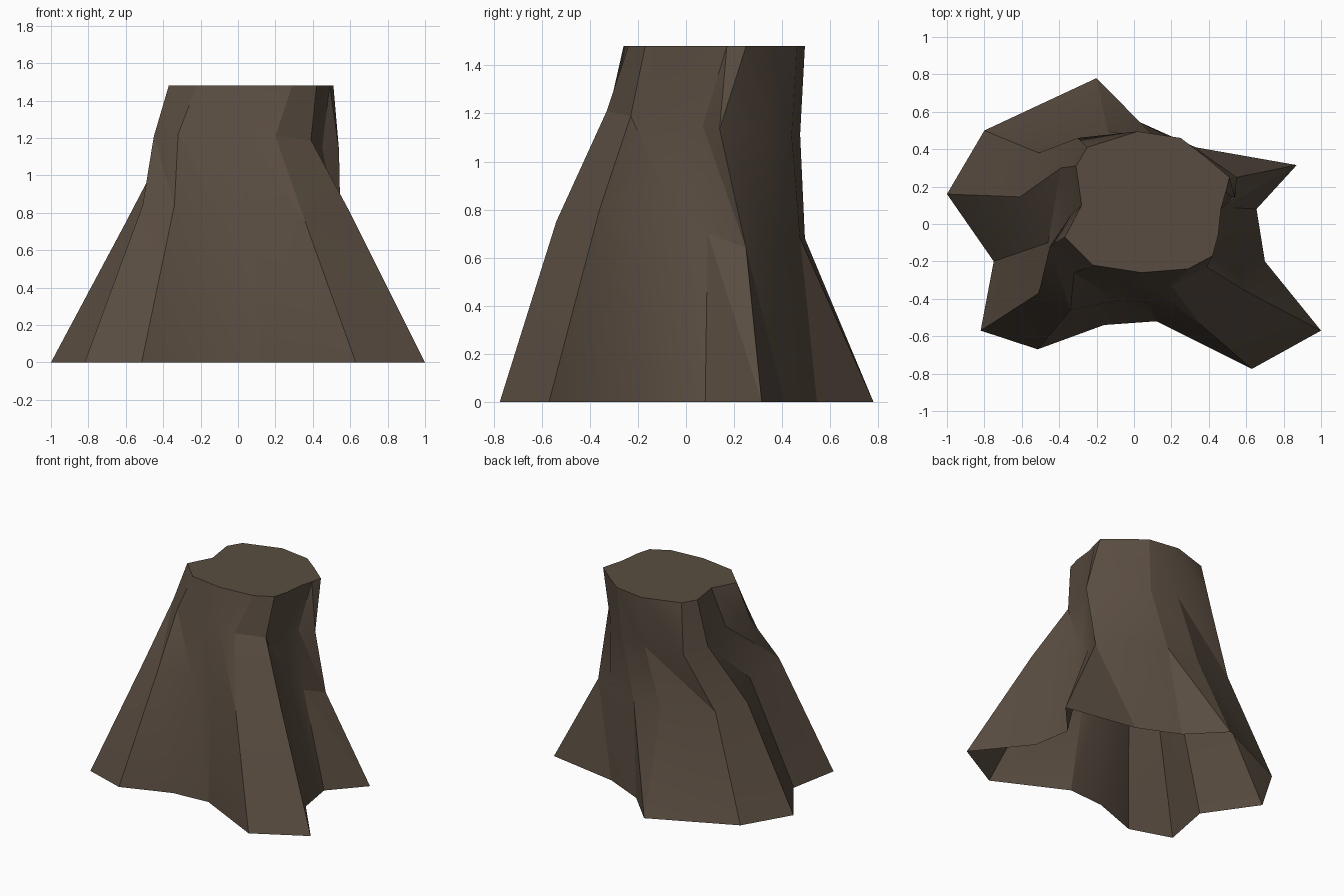
import bpy, bmesh

bark = bpy.data.materials.new("brown bark")
bark.diffuse_color = (0.1, 0.073, 0.052, 1)

# plan outlines of the stump, counter-clockwise from the front right root
ground = [(1.0, -.57), (.70, -.20), (.655, .08), (.87, .315), (.33, .41),
          (.03, .545), (-.20, .78), (-.80, .50), (-1.0, .16), (-.75, -.20),
          (-.82, -.57), (-.515, -.67), (-.16, -.54), (.12, -.52), (.63, -.775)]
waist = [(.60, -.36, .8), (.445, -.04, .78), (.48, .09, .7), (.55, .25, .64),
         (.36, .38, .68), (.10, .475, .68), (-.14, .495, .68), (-.51, .38, .72),
         (-.61, .145, .73), (-.46, -.10, .78), (-.51, -.37, .84),
         (-.34, -.46, .84), (-.09, -.41, .82), (.08, -.42, .8), (.36, -.54, .75)]
neck = [(.39, -.23), (.42, -.01), (.45, .07), (.54, .14), (.39, .33),
        (.22, .44), (.01, .475), (-.30, .46), (-.39, .30), (-.35, .03),
        (-.45, -.12), (-.32, -.26), (-.07, -.31), (.06, -.32), (.20, -.33)]
rim = [(.45, -.06), (.465, .08), (.49, .17), (.51, .25), (.38, .36),
       (.25, .46), (.02, .495), (-.25, .41), (-.31, .31), (-.28, .10),
       (-.37, -.07), (-.22, -.22), (.04, -.26), (.29, -.24), (.42, -.17)]

# lift the flat outlines; the neck tilts slightly
outlines = [[(x, y, 0) for x, y in ground],
            waist,
            [(x, y, 1.175 - .13 * y - .04 * x) for x, y in neck],
            [(x, y, 1.48) for x, y in rim]]

bm = bmesh.new()
rings = [[bm.verts.new(p) for p in pts] for pts in outlines]

# flared trunk walls of triangles, open underneath
n = len(ground)
for a, b in zip(rings, rings[1:]):
    for i in range(n):
        j = (i + 1) % n
        bm.faces.new((a[i], a[j], b[i]))
        bm.faces.new((a[j], b[j], b[i]))

# flat cut top
bm.faces.new(rings[-1])

mesh = bpy.data.meshes.new("tree_stump")
bm.to_mesh(mesh)
bm.free()
mesh.materials.append(bark)
stump = bpy.data.objects.new("tree_stump", mesh)
bpy.context.collection.objects.link(stump)

bpy.context.view_layer.objects.active = stump
stump.select_set(True)
bpy.ops.object.shade_smooth_by_angle(angle=0.35)
